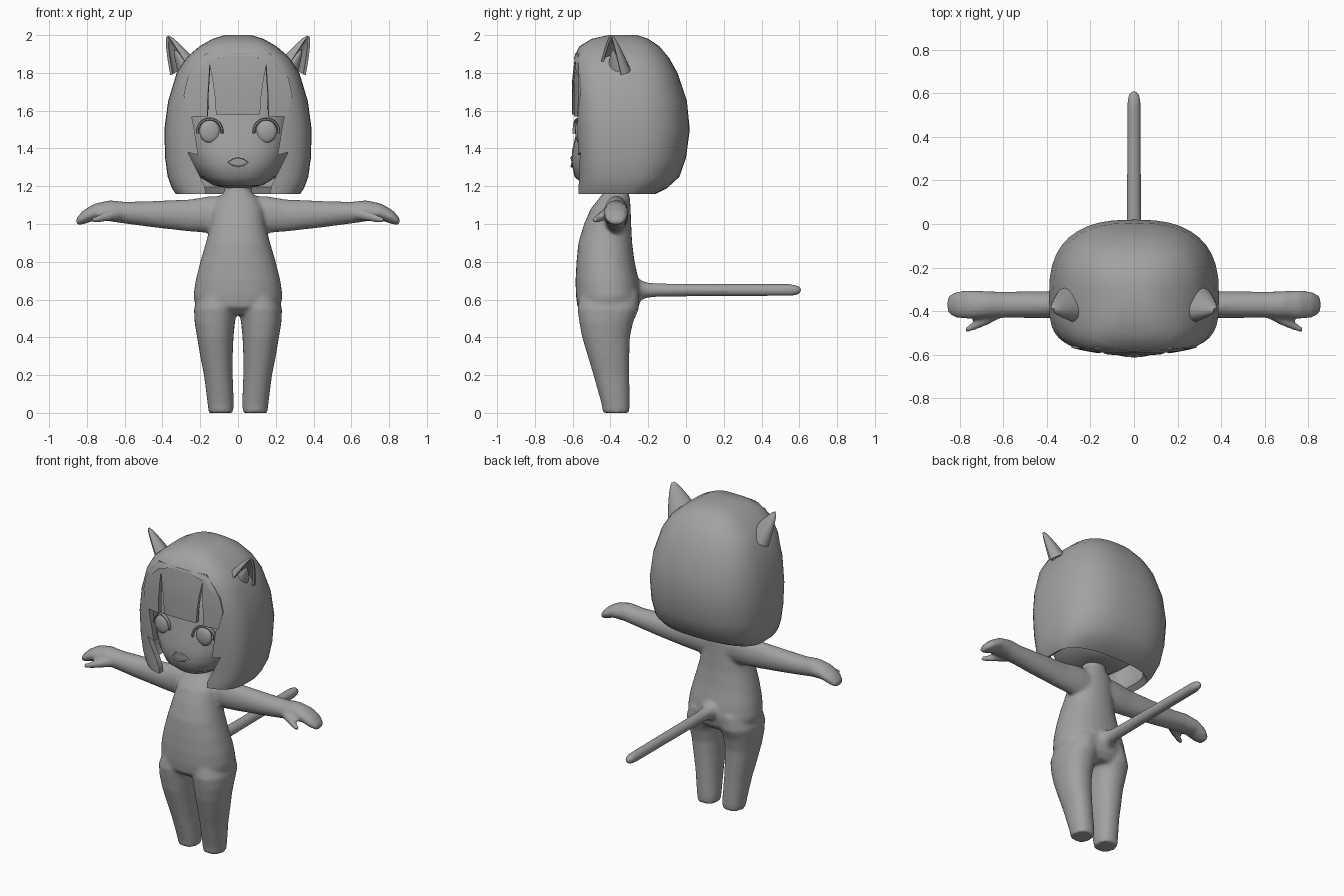
import bpy, bmesh, math
from mathutils import Vector

if "Cube" in bpy.data.objects:
    bpy.data.objects.remove(bpy.data.objects["Cube"])

grey = bpy.data.materials.new("plain grey")
grey.diffuse_color = (0.36, 0.36, 0.36, 1)
grey.use_nodes = True
grey.node_tree.nodes["Principled BSDF"].inputs["Base Color"].default_value = grey.diffuse_color


def spow(v, n):
    return math.copysign(abs(v) ** (2 / n), v)


def oval(z, x, rx, yf, yb, yc, nf=2.2, nb=2.2, n=32):
    """Horizontal ring with separate front and back roundness."""
    pts = []
    for i in range(n):
        a = 2 * math.pi * i / n
        c, s = math.cos(a), math.sin(a)
        e = nf if s < 0 else nb
        r = (yc - yf) if s < 0 else (yb - yc)
        pts.append(Vector((x + rx * spow(c, e), yc + r * spow(s, e), z)))
    return pts


def across(x, y, z, ry, rz, n=20):
    """Upright ring facing along x."""
    return [Vector((x, y + ry * math.cos(2 * math.pi * i / n),
                    z + rz * math.sin(2 * math.pi * i / n))) for i in range(n)]


def loft(bm, rings, side=1, closed=True, caps=(True, True)):
    rows = [[bm.verts.new((p.x * side, p.y, p.z)) for p in r] for r in rings]
    n = len(rows[0])
    for a, b in zip(rows, rows[1:]):
        for i in range(n if closed else n - 1):
            j = (i + 1) % n
            bm.faces.new((a[i], a[j], b[j], b[i]))
    if caps[0]:
        bm.faces.new(rows[0])
    if caps[1]:
        bm.faces.new(rows[-1])


def finish(name, bm):
    bmesh.ops.recalc_face_normals(bm, faces=bm.faces)
    me = bpy.data.meshes.new(name)
    bm.to_mesh(me)
    bm.free()
    ob = bpy.data.objects.new(name, me)
    bpy.context.collection.objects.link(ob)
    me.materials.append(grey)
    return ob


def smooth(ob, angle=40):
    bpy.ops.object.select_all(action='DESELECT')
    ob.select_set(True)
    bpy.context.view_layer.objects.active = ob
    for m in list(ob.modifiers):
        bpy.ops.object.modifier_apply(modifier=m.name)
    bpy.ops.object.shade_smooth_by_angle(angle=math.radians(angle))


# Body: torso, legs, arms, hands and tail fused into one skin
bm = bmesh.new()
torso = [(.52, .15, -.53, -.28), (.56, .225, -.575, -.25), (.62, .236, -.583, -.238),
         (.7, .225, -.585, -.25), (.8, .2, -.58, -.272), (.9, .17, -.57, -.285),
         (1, .145, -.54, -.29), (1.08, .135, -.505, -.293), (1.13, .11, -.465, -.296),
         (1.17, .072, -.435, -.305), (1.3, .065, -.43, -.31)]
loft(bm, [oval(z, 0, w, f, b, (f + b) / 2) for z, w, f, b in torso])
legs = [(0, .026, .155, -.44, -.3), (.04, .022, .16, -.445, -.298), (.2, .028, .18, -.49, -.3),
        (.3, .028, .2, -.52, -.3), (.4, .024, .217, -.55, -.297), (.48, .016, .23, -.565, -.28),
        (.55, .003, .233, -.575, -.25), (.64, .003, .2, -.56, -.25)]
arms = [(.04, 1.05, .065, .1), (.15, 1.05, .065, .098), (.25, 1.045, .06, .086),
        (.45, 1.052, .062, .07), (.6, 1.06, .06, .058), (.68, 1.07, .062, .056),
        (.76, 1.063, .066, .045), (.82, 1.035, .06, .037), (.856, 1.012, .036, .02)]
thumb = [(.6, -.39, 1.06, .035), (.67, -.435, 1.045, .028), (.73, -.465, 1.03, .022),
         (.775, -.487, 1.02, .013)]
for side in (-1, 1):
    loft(bm, [oval(z, (a + b) / 2, (b - a) / 2, f, k, (f + k) / 2) for z, a, b, f, k in legs], side)
    loft(bm, [across(x, -.37, z, ry, rz) for x, z, ry, rz in arms], side)
    loft(bm, [across(x, y, z, r, r, 12) for x, y, z, r in thumb], side)
tail = [(-.32, .07), (-.25, .058), (-.21, .042), (-.15, .036), (0, .034),
        (.56, .032), (.59, .026), (.612, .012)]
loft(bm, [[Vector((r * math.cos(i * math.pi / 8), y, .65 + r * math.sin(i * math.pi / 8)))
           for i in range(16)] for y, r in tail])
body = finish("body", bm)
m = body.modifiers.new("fuse", 'REMESH')
m.mode, m.voxel_size = 'VOXEL', .011
m = body.modifiers.new("relax", 'SMOOTH')
m.factor, m.iterations = .5, 6
smooth(body, 60)

# Head with a soft chin
bm = bmesh.new()
head = [(1.19, .06, -.46, -.25), (1.205, .13, -.54, -.2), (1.25, .205, -.59, -.15),
        (1.32, .25, -.605, -.12), (1.39, .275, -.603, -.1), (1.48, .29, -.582, -.08),
        (1.58, .3, -.565, -.08), (1.7, .29, -.55, -.1), (1.82, .22, -.5, -.18)]
loft(bm, [oval(z, 0, w, f, b, -.3, 2.6, 2.2) for z, w, f, b in head])
smooth(finish("head", bm), 60)

# Bobbed hair: an open shell with the face opening cut from the front
bm = bmesh.new()
hair_rings = [(1.16, .33, -.575, -.16), (1.19, .35, -.575, -.1), (1.25, .372, -.572, -.035),
              (1.35, .386, -.578, 0), (1.5, .39, -.587, .02), (1.65, .37, -.597, .005),
              (1.8, .325, -.603, -.045), (1.88, .275, -.595, -.09), (1.94, .205, -.565, -.14),
              (1.98, .135, -.5, -.2), (2.0, .07, -.41, -.26)]
loft(bm, [oval(z, 0, w, f, b, -.33, 3.6, 2.6, 40) for z, w, f, b in hair_rings], caps=(False, True))
hair = finish("hair", bm)
m = hair.modifiers.new("thickness", 'SOLIDIFY')
m.thickness, m.offset = .04, -1

half = [(.165, 1.1), (.175, 1.2), (.215, 1.28), (.265, 1.38), (.21, 1.365), (.235, 1.52),
        (.27, 1.7), (.235, 1.79), (.16, 1.86), (.07, 1.89)]
outline = half + [(-x, z) for x, z in reversed(half)]
bm = bmesh.new()
loft(bm, [[Vector((x, y, z)) for x, z in outline] for y in (-.8, -.42)])
cutter = finish("face_opening_cutter", bm)
cutter.hide_render = True
m = hair.modifiers.new("opening", 'BOOLEAN')
m.operation, m.object, m.solver = 'DIFFERENCE', cutter, 'EXACT'
smooth(hair, 40)
bpy.data.objects.remove(cutter)


# Fringe: three curved locks with narrow slits between them
def lock(name, rows, side=1):
    bm = bmesh.new()
    rings = []
    for z, a, b in rows:
        xs = [a + (b - a) * i / 8 for i in range(9)]
        rings.append([Vector((x, -.592 + .45 * x * x + max(0, z - 1.75) * .12, z)) for x in xs])
    loft(bm, rings, side, closed=False, caps=(False, False))
    ob = finish(name, bm)
    ob.modifiers.new("thickness", 'SOLIDIFY').thickness = .025
    ob.modifiers["thickness"].offset = 0
    smooth(ob, 40)


lock("fringe_middle", [(1.58, -.115, .115), (1.68, -.122, .122), (1.77, -.135, .135), (1.84, -.148, .148),
                       (1.9, -.16, .16)])
for side in (-1, 1):
    lock("fringe_side", [(1.57, .16, .255), (1.68, .158, .285), (1.77, .152, .265),
                         (1.84, .148, .22), (1.9, .146, .17)], side)

# Eyes with upper lids
for side in (-1, 1):
    bm = bmesh.new()
    bmesh.ops.create_uvsphere(bm, u_segments=24, v_segments=12, radius=1)
    bmesh.ops.scale(bm, vec=(.055, .022, .06), verts=bm.verts)
    bmesh.ops.translate(bm, vec=(.15 * side, -.565, 1.49), verts=bm.verts)
    smooth(finish("eye", bm), 60)
    bm = bmesh.new()
    rings = []
    for i in range(13):
        a = math.pi * (i / 12 * 1.1 - .05)
        d = Vector((math.cos(a), 0, math.sin(a)))
        c = Vector((.15 + .066 * d.x, -.57 + .02 * d.x, 1.49 + .066 * d.z))
        rings.append([c + d * .007 * math.cos(k * math.pi / 3) + Vector((0, .012 * math.sin(k * math.pi / 3), 0))
                      for k in range(6)])
    loft(bm, rings, side)
    smooth(finish("eyelid", bm), 60)

# Mouth
bm = bmesh.new()
lens = [(-.07, 0), (-.035, .024), (0, .032), (.035, .024), (.07, 0), (.035, -.022), (0, -.028), (-.035, -.022)]
loft(bm, [[Vector((x * s, y + 1.2 * x * x, 1.327 + z * s)) for x, z in lens]
          for y, s in ((-.59, 1), (-.608, 1), (-.612, .8), (-.603, .7))])
smooth(finish("mouth", bm), 40)

# Cat ears: curled triangular shells with a small tuft inside
base, tip = Vector((.285, -.375, 1.82)), Vector((.37, -.395, 1.99))
axis = (tip - base).normalized()
facing = Vector((.75, -.66, 0))
facing = (facing - axis * facing.dot(axis)).normalized()
width = axis.cross(facing)
for side in (-1, 1):
    for name, size, reach, start in (("ear", .085, 1, 55), ("ear_tuft", .042, .6, 0)):
        bm = bmesh.new()
        rings = []
        for t in (0, .25, .5, .75, .92, 1):
            r = size * (1 - t) ** .75 + .003
            ring = []
            for i in range(13):
                a = math.radians(start + (360 - 2 * start) * i / (12 if start else 13))
                ring.append(base + (tip - base) * t * reach
                            + (facing * math.cos(a) * .65 + width * math.sin(a)) * r)
            rings.append(ring)
        shell = start > 0
        loft(bm, rings, side, closed=not shell, caps=(not shell, not shell))
        ob = finish(name, bm)
        if shell:
            m = ob.modifiers.new("thickness", 'SOLIDIFY')
            m.thickness, m.offset = .014, 0
        smooth(ob, 45)
